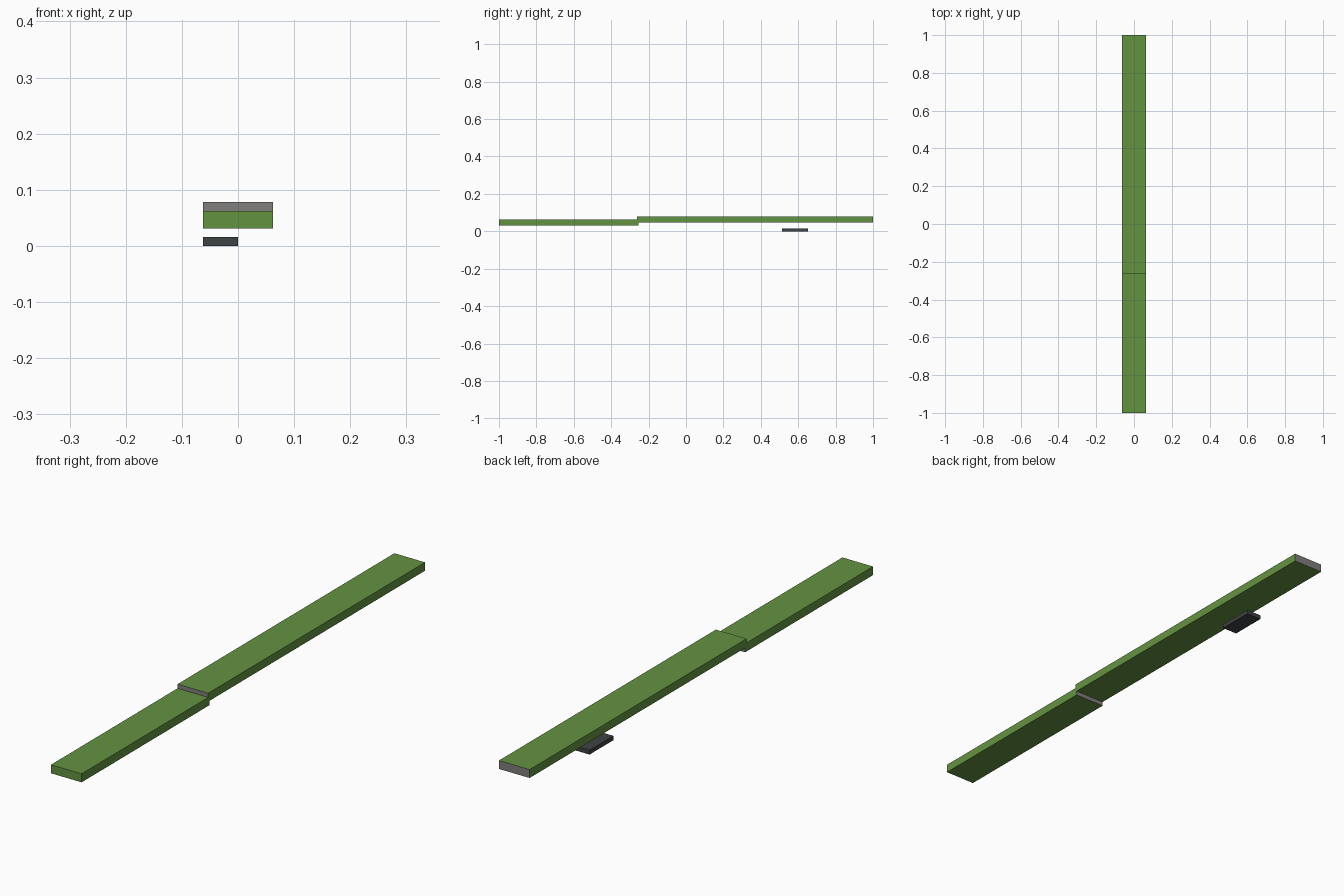
import bpy
import bmesh
from mathutils import Vector

if "Cube" in bpy.data.objects:
    bpy.data.objects.remove(bpy.data.objects["Cube"])


def material(name, rgb):
    m = bpy.data.materials.new(name)
    m.use_nodes = True
    m.diffuse_color = (*rgb, 1)
    m.node_tree.nodes["Principled BSDF"].inputs["Base Color"].default_value = (*rgb, 1)
    return m


green = material("leaf green", (0.127, 0.291, 0.053))
grey = material("end grey", (0.22, 0.21, 0.205))
dark = material("charcoal", (0.05, 0.056, 0.058))


def box(name, low, high, materials, grey_ends=()):
    """Box between two corners; end faces looking along a listed y sign take the second material."""
    low, high = Vector(low), Vector(high)
    bm = bmesh.new()
    bmesh.ops.create_cube(bm, size=1)
    bmesh.ops.scale(bm, vec=high - low, verts=bm.verts)
    bmesh.ops.translate(bm, vec=(low + high) / 2, verts=bm.verts)
    bm.normal_update()
    for face in bm.faces:
        if round(face.normal.y) in grey_ends:
            face.material_index = 1
    mesh = bpy.data.meshes.new(name)
    bm.to_mesh(mesh)
    bm.free()
    for m in materials:
        mesh.materials.append(m)
    obj = bpy.data.objects.new(name, mesh)
    bpy.context.collection.objects.link(obj)
    return obj


half = 0.0625

# Two overlapping planks: the rear one sits half a thickness higher
box("front_plank", (-half, -1, 0.031), (half, -0.255, 0.0625), [green, grey], (1,))
box("rear_plank", (-half, -0.263, 0.047), (half, 1, 0.078), [green, grey], (-1, 1))

# Small floating pad beneath the rear plank, on its right half
box("pad", (-half, 0.512, 0), (0, 0.651, 0.016), [dark])
